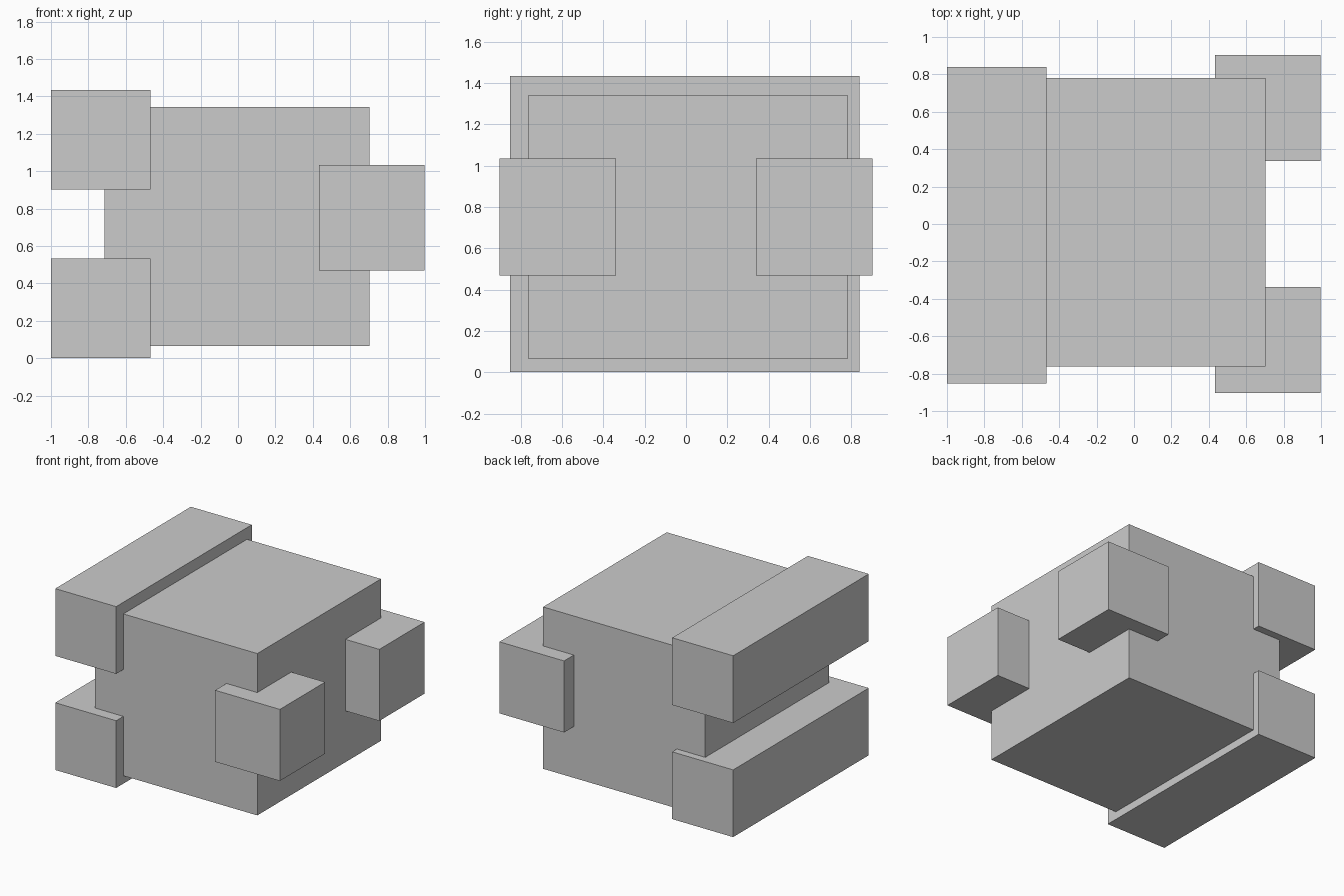
import bpy
import bmesh
from mathutils import Matrix, Vector

if "Cube" in bpy.data.objects:
    bpy.data.objects.remove(bpy.data.objects["Cube"])


def box(name, lo, hi):
    """Axis-aligned box between two corners."""
    lo, hi = Vector(lo), Vector(hi)
    bm = bmesh.new()
    bmesh.ops.create_cube(bm, size=1, matrix=Matrix.Diagonal((*(hi - lo), 1)))
    mesh = bpy.data.meshes.new(name)
    bm.to_mesh(mesh)
    bm.free()
    obj = bpy.data.objects.new(name, mesh)
    obj.location = (lo + hi) / 2
    bpy.context.collection.objects.link(obj)
    return obj


# Main block
box("body", (-0.715, -0.762, 0.064), (0.702, 0.781, 1.342))

# Two long bars across the left side
for name, z in (("lower_bar", 0.002), ("upper_bar", 0.903)):
    box(name, (-1.0, -0.852, z), (-0.468, 0.84, z + 0.531))

# Corner cubes on the right side, front and back
for name, y in (("front_cube", -0.903), ("back_cube", 0.338)):
    box(name, (0.433, y, 0.469), (0.998, y + 0.565, 1.034))
